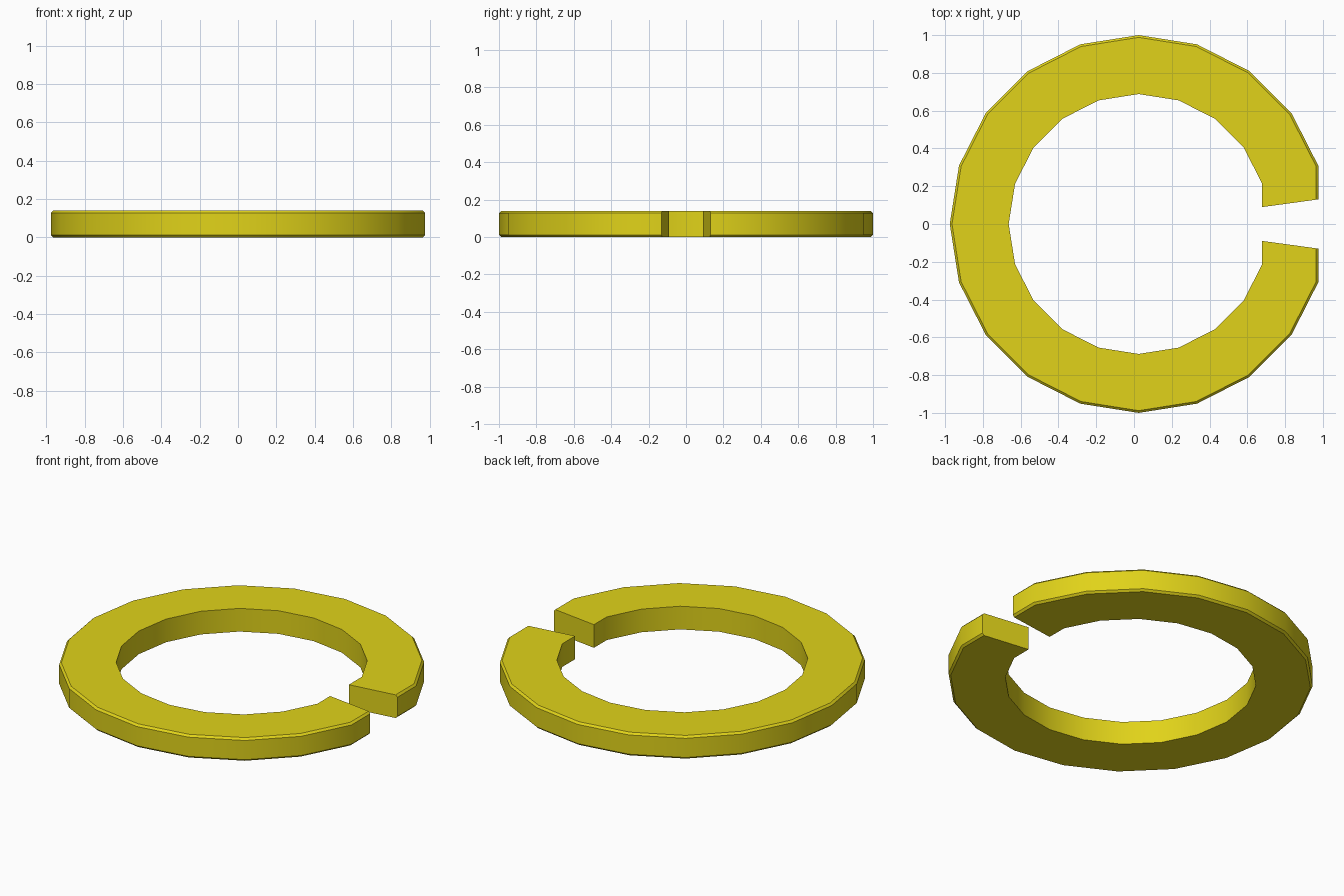
import bpy, bmesh
from math import cos, sin, radians

if "Cube" in bpy.data.objects:
    bpy.data.objects.remove(bpy.data.objects["Cube"])

CX, R_OUT, R_IN, H, CH = 0.0245, 1.0, 0.688, 0.14, 0.012
HALF_GAP = 7.8   # half opening angle in degrees

# Ring cross-section (radius, height), outer corners chamfered
section = [(R_IN, 0), (R_OUT - CH, 0), (R_OUT, CH),
           (R_OUT, H - CH), (R_OUT - CH, H), (R_IN, H)]

# Stations around a 20-sided ring; the two ends lie on the flat at the opening
flat_scale = cos(radians(18)) / cos(radians(HALF_GAP))
stations = ([(HALF_GAP, flat_scale)]
            + [(18 * i, 1.0) for i in range(1, 20)]
            + [(360 - HALF_GAP, flat_scale)])

bm = bmesh.new()
loops = []
for angle, s in stations:
    a = radians(angle)
    loops.append([bm.verts.new((CX + r * s * cos(a), r * s * sin(a), z))
                  for r, z in section])
n = len(section)
for p, q in zip(loops, loops[1:]):
    for j in range(n):
        k = (j + 1) % n
        bm.faces.new((p[j], p[k], q[k], q[j]))

# End faces of the opening
bm.faces.new(loops[0])
bm.faces.new(loops[-1])
bmesh.ops.recalc_face_normals(bm, faces=bm.faces)

mesh = bpy.data.meshes.new("split_ring")
bm.to_mesh(mesh)
bm.free()
ring = bpy.data.objects.new("split_ring", mesh)
bpy.context.collection.objects.link(ring)

# Yellow finish
mat = bpy.data.materials.new("yellow_metal")
mat.diffuse_color = (0.75, 0.65, 0.01, 1)
mat.use_nodes = True
mat.node_tree.nodes["Principled BSDF"].inputs["Base Color"].default_value = mat.diffuse_color
mesh.materials.append(mat)

# Smooth round walls, sharp chamfers
bpy.context.view_layer.objects.active = ring
ring.select_set(True)
bpy.ops.object.shade_smooth_by_angle(angle=radians(30))
